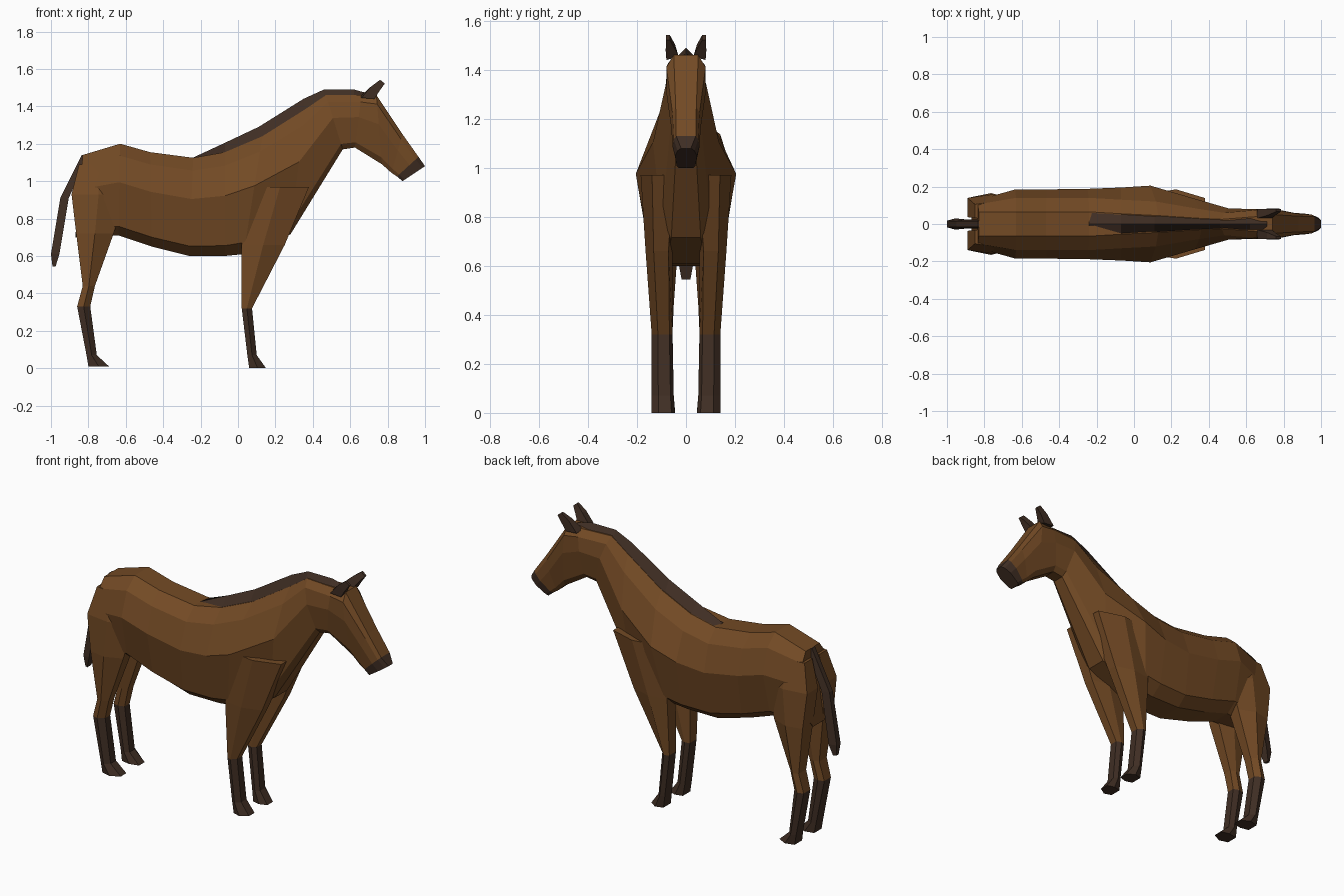
import bpy, bmesh


def material(name, rgb):
    m = bpy.data.materials.new(name)
    m.diffuse_color = (*rgb, 1)
    return m


COAT = material("coat", (0.17, 0.068, 0.018))
DARK = material("dark_hair", (0.05, 0.027, 0.017))


def loft(name, rings, mat):
    """Skin a closed tube through rings of equal point count."""
    bm = bmesh.new()
    vs = [[bm.verts.new(p) for p in r] for r in rings]
    n = len(vs[0])
    for a, b in zip(vs, vs[1:]):
        for i in range(n):
            j = (i + 1) % n
            bm.faces.new((a[i], a[j], b[j], b[i]))
    bm.faces.new(vs[0])
    bm.faces.new(vs[-1])
    bmesh.ops.recalc_face_normals(bm, faces=bm.faces)
    me = bpy.data.meshes.new(name)
    bm.to_mesh(me)
    bm.free()
    me.materials.append(mat)
    ob = bpy.data.objects.new(name, me)
    bpy.context.collection.objects.link(ob)
    return ob


def mirror(ob):
    m = ob.modifiers.new("Mirror", 'MIRROR')
    m.use_axis = (False, True, False)


def body_ring(xt, zt, xb, zb, *widths):
    """Ten-sided slanted section from a top point to a bottom point."""
    half = [(xt + (xb - xt) * f, w, zt + (zb - zt) * f)
            for f, w in zip((0, .13, .42, .9, 1), widths)]
    return half + [(x, -y, z) for x, y, z in reversed(half)]


# torso, neck and head: top x,z, bottom x,z, five half-widths
sections = [
    (-.83, 1.14, -.87, .70, .065, .105, .125, .09, .05),
    (-.63, 1.20, -.64, .71, .065, .14, .185, .13, .06),
    (-.47, 1.155, -.46, .65, .065, .14, .185, .14, .07),
    (-.24, 1.125, -.26, .60, .065, .14, .188, .145, .08),
    (-.07, 1.155, -.07, .60, .055, .13, .195, .15, .08),
    (.13, 1.24, .03, .61, .045, .12, .205, .15, .08),
    (.36, 1.385, .28, .715, .03, .08, .135, .10, .06),
    (.47, 1.46, .56, 1.17, .025, .06, .083, .06, .035),
    (.66, 1.46, .625, 1.18, .04, .075, .08, .06, .035),
    (.74, 1.46, .77, 1.09, .05, .08, .08, .05, .03),
    (.88, 1.25, .82, 1.045, .042, .055, .06, .042, .03),
    (.965, 1.13, .85, 1.025, .04, .05, .055, .042, .03),
    (1.0, 1.08, .88, 1.0, .02, .035, .045, .038, .03),
]
rings = [body_ring(*s) for s in sections]
loft("body", rings[:-1], COAT)
loft("muzzle", rings[-2:], DARK)

# mane: x, base z, peak z, half-width
mane = [(-.24, 1.12, 1.126, .065), (-.07, 1.15, 1.205, .055), (.11, 1.225, 1.29, .045),
        (.35, 1.375, 1.44, .03), (.46, 1.45, 1.49, .025), (.62, 1.45, 1.49, .04),
        (.71, 1.45, 1.465, .04)]
loft("mane", [[(x, -w, b), (x, w, b), (x, 0, p)] for x, b, p, w in mane], DARK)


def leg_ring(z, x0, x1, y0, y1):
    """Six-sided horizontal section filling a rectangle."""
    return [(x0 + (x1 - x0) * u, y0 + (y1 - y0) * v, z)
            for u, v in ((0, .12), (0, .85), (.5, 1), (1, .7), (1, .15), (.5, 0))]


# legs: z, back x, front x, inner y, outer y; upper part brown, lower part dark
legs = {
    "front": ([(.97, .07, .38, .03, .185), (.66, .02, .25, .055, .165),
               (.32, .02, .075, .055, .14)],
              [(.07, .05, .10, .05, .14), (0, .06, .15, .045, .14)]),
    "hind": ([(1.09, -.85, -.64, .02, .12), (.93, -.89, -.60, .02, .16),
              (.72, -.865, -.665, .03, .165), (.44, -.83, -.765, .05, .145),
              (.33, -.86, -.79, .055, .14)],
             [(.07, -.81, -.755, .05, .14), (.01, -.80, -.69, .045, .14)]),
}
for name, (upper, lower) in legs.items():
    mirror(loft(name + "_upper_leg", [leg_ring(*r) for r in upper], COAT))
    mirror(loft(name + "_lower_leg", [leg_ring(*r) for r in upper[-1:] + lower], DARK))

# tail: z, back x, front x, half-width
tail = [(1.14, -.835, -.80, .025), (.91, -.95, -.905, .025),
        (.61, -1.0, -.955, .03), (.545, -.992, -.975, .018)]
loft("tail", [[(a, -w * .6, z), (a, w * .6, z), (b, w, z), (b, -w, z)]
              for z, a, b, w in tail], DARK)

# ears
ear = loft("ear", [
    [(.655, .03, 1.455), (.66, .08, 1.445), (.73, .08, 1.44), (.735, .03, 1.455)],
    [(.71, .045, 1.505), (.71, .081, 1.505), (.755, .083, 1.48), (.755, .045, 1.485)],
    [(.76, .066, 1.542), (.76, .081, 1.542), (.785, .081, 1.522), (.785, .066, 1.522)],
], DARK)
mirror(ear)
